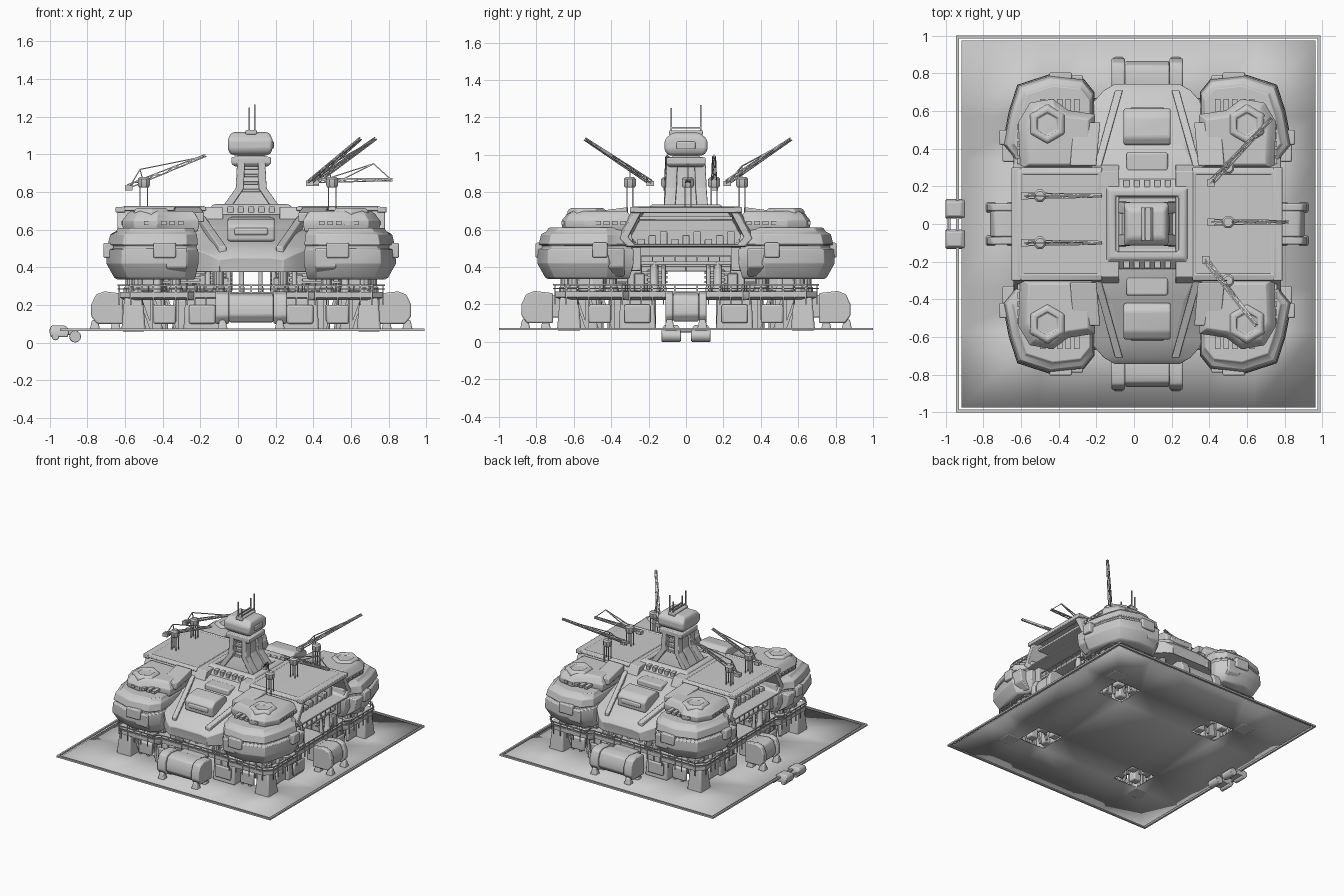
import bpy, bmesh, math, random
from mathutils import Vector

if "Cube" in bpy.data.objects:
    bpy.data.objects.remove(bpy.data.objects["Cube"])
random.seed(4)
CX = 0.07  # centre line of the base building


def loft(bm, rings):
    vs = [[bm.verts.new(p) for p in r] for r in rings]
    n = len(vs[0])
    for a, b in zip(vs, vs[1:]):
        for i in range(n):
            bm.faces.new((a[i], a[(i + 1) % n], b[(i + 1) % n], b[i]))
    bm.faces.new(vs[0])
    bm.faces.new(vs[-1])


def rect(u, v, z, x=0, y=0):
    return [(x - u, y - v, z), (x + u, y - v, z), (x + u, y + v, z), (x - u, y + v, z)]


def box(bm, x0, x1, y0, y1, z0, z1, t=1.0):
    x, y, u, v = (x0 + x1) / 2, (y0 + y1) / 2, (x1 - x0) / 2, (y1 - y0) / 2
    loft(bm, [rect(u, v, z0, x, y), rect(u * t, v * t, z1, x, y)])


def stack(bm, outline, c, layers):
    # horizontal outline scaled about c at each (z, scale)
    loft(bm, [[(c[0] + (x - c[0]) * s, c[1] + (y - c[1]) * s, z) for x, y in outline] for z, s in layers])


def ngon(x, y, r, n):
    return [(x + r * math.cos((i + .5) * math.tau / n), y + r * math.sin((i + .5) * math.tau / n)) for i in range(n)]


def add(name, bm, mirror='', bevel=0.0, x=CX, seg=2):
    bmesh.ops.recalc_face_normals(bm, faces=bm.faces)
    me = bpy.data.meshes.new(name)
    bm.to_mesh(me)
    bm.free()
    me.shade_smooth()
    me.set_sharp_from_angle(angle=0.6)
    ob = bpy.data.objects.new(name, me)
    ob.location.x = x
    bpy.context.collection.objects.link(ob)
    if bevel:
        m = ob.modifiers.new('bevel', 'BEVEL')
        m.width, m.segments, m.limit_method = bevel, seg, 'ANGLE'
    if mirror:
        m = ob.modifiers.new('mirror', 'MIRROR')
        m.use_axis = ('X' in mirror, 'Y' in mirror, False)
    return ob


def bars(name, lines, r, mirror='', x=CX):
    # square rods along straight segments
    bm = bmesh.new()
    for line in lines:
        for p, q in zip(line, line[1:]):
            p, q = Vector(p), Vector(q)
            d = (q - p).normalized()
            a = d.cross(Vector((0, 0, 1)) if abs(d.z) < .9 else Vector((1, 0, 0))).normalized() * r
            b = d.cross(a)
            loft(bm, [[o + a * math.cos(k) + b * math.sin(k) for k in [(i + .5) * math.tau / 4 for i in range(4)]] for o in (p, q)])
    return add(name, bm, mirror, x=x)


# ground plate with four openings beneath the legs
bm = bmesh.new()
xs, ys = (-.915, -.5, -.27, .41, .64, .965), (-.975, -.57, -.34, .34, .57, .975)
for i in range(5):
    for j in range(5):
        if not (i in (1, 3) and j in (1, 3)):
            bm.faces.new([bm.verts.new((a, b, .07)) for a, b in
                          ((xs[i], ys[j]), (xs[i + 1], ys[j]), (xs[i + 1], ys[j + 1]), (xs[i], ys[j + 1]))])
bmesh.ops.remove_doubles(bm, verts=bm.verts, dist=1e-4)
add('ground_plate', bm, x=0).modifiers.new('solid', 'SOLIDIFY').thickness = .008
bm = bmesh.new()
for a in ((-.945, .99, -1, -.985), (-.945, .99, .985, 1), (-.945, -.93, -.985, .985), (.975, .99, -.985, .985)):
    box(bm, *a, .062, .075)
add('plate_border', bm, x=0)

# legs and foundations
bm = bmesh.new()
box(bm, .56, .69, .56, .69, .06, .24, .75)
box(bm, .16, .36, .44, .66, .065, .24, .9)
box(bm, .44, .64, .16, .36, .065, .24, .9)
box(bm, .16, .32, .16, .32, .065, .24)
for a, b in ((.36, .5), (.5, .36), (.5, .5), (.38, .38)):
    box(bm, a - .03, a + .04, b - .03, b + .04, .065, .23, .8)
for a in ((.19, .33, .65, .67), (.65, .67, .19, .33), (.4, .52, .62, .65), (.62, .65, .4, .52)):
    box(bm, *a, .1, .2)
add('foundation_blocks', bm, 'XY', .01)
truss = []
for k in (.39, .46, .53):
    truss += [[(k, .6, .065), (k, .6, .25)], [(.6, k, .065), (.6, k, .25)], [(k, .6, .07), (k + .06, .6, .24)],
              [(.6, k, .07), (.6, k + .06, .24)], [(k, .4, .065), (k, .4, .25)], [(.4, k, .07), (.46, k, .24)]]
bars('leg_trusses', truss, .011, 'XY')

# lower deck with railing
OUT = [(0, .66), (.3, .66), (.34, .7), (.64, .7), (.7, .64), (.7, .34), (.66, .3), (.66, 0)]
bm = bmesh.new()
stack(bm, [(0, 0)] + OUT, (0, 0), [(.225, .96), (.24, 1), (.27, 1)])
add('lower_deck', bm, 'XY')
rails = [[(x * 1.01, y * 1.01, z) for x, y in OUT] for z in (.285, .305)]
for (a, b), (c, d) in zip(OUT, OUT[1:]):
    n = max(1, int(math.hypot(c - a, d - b) / .05))
    rails += [[(a + (c - a) * i / n, b + (d - b) * i / n, .2), (a + (c - a) * i / n, b + (d - b) * i / n, .305)] for i in range(n)]
bars('deck_railing', rails, .005, 'XY')

# machinery between deck and hull
bm = bmesh.new()
box(bm, .1, .52, .11, .52, .27, .42)
for i in range(44):
    w, h = random.uniform(.02, .045), random.uniform(.3, .4)
    a, b = random.uniform(.12, .6), random.uniform(.5, .61)
    if i % 2:
        a, b = b, a
    box(bm, a - w, a + w, b - w * .8, b + w * .8, .27, h)
add('machinery', bm, 'XY', .006, seg=1)
bm = bmesh.new()
for x, y, r in ((.17, .62, .026), (.23, .6, .015), (.12, .58, .014), (.05, .56, .012), (.62, .17, .022), (.6, .25, .015),
                (.6, .12, .012), (.6, .6, .035), (.4, .64, .03), (.64, .4, .03), (.5, .63, .02), (.63, .5, .02)):
    stack(bm, ngon(x, y, r, 10), (x, y), [(.27, 1.3), (.29, 1.3), (.3, 1), (.43, 1)])
add('support_columns', bm, 'XY')
pipes = [[(.1, .57, z), (.55, .57, z), (.57, .55, z), (.57, .1, z)] for z in (.32, .345, .37)]
bars('deck_pipes', pipes, .009, 'XY')

# corner pods
POD = [(.28, .70), (.34, .775), (.52, .795), (.69, .74), (.735, .6), (.77, .42), (.72, .36), (.70, .28), (.28, .28)]
bm = bmesh.new()
stack(bm, POD, (.42, .45), [(.335, .83), (.345, .88), (.42, 1), (.495, .99), (.5, .93), (.515, .93), (.52, .98),
                            (.575, .94), (.59, .86), (.61, .82)])
add('corner_pod', bm, 'XY', .004)
CAP = [(.28, .29), (.67, .29), (.68, .54), (.62, .64), (.5, .66), (.42, .6), (.28, .58)]
bm = bmesh.new()
stack(bm, CAP, (.46, .44), [(.59, .97), (.62, 1.02), (.65, 1.02), (.665, .96), (.685, .9), (.7, .8)])
add('pod_cap', bm, 'XY', .004)
bm = bmesh.new()
stack(bm, ngon(.53, .53, .1, 6), (.53, .53), [(.66, 1.1), (.7, 1.05), (.715, .9), (.715, .65), (.7, .6)])
loft(bm, [[(.27, .31, z0), (.41, .31, z0), (.39, .54, z1), (.25, .54, z1)] for z0, z1 in ((.66, .64), (.72, .69))])
add('pod_roof_turret', bm, 'XY', .006)
bm = bmesh.new()
loft(bm, [[(.34, y0, z), (.34 + w, y0, z), (.34 + w, y1, z), (.34, y1, z)] for z, w, y0, y1 in
          ((.35, .09, .6, .72), (.4, .11, .6, .785), (.5, .13, .6, .79))])
loft(bm, [[(y0, .33, z), (y0, .33 + w, z), (y1, .33 + w, z), (y1, .33, z)] for z, w, y0, y1 in
          ((.35, .09, .6, .69), (.4, .11, .6, .755), (.5, .12, .6, .77))])
box(bm, .4, .52, .76, .805, .45, .53)
box(bm, .73, .785, .42, .5, .45, .53)
add('pod_armour_panels', bm, 'XY', .008)
bm = bmesh.new()
for i in range(5):
    box(bm, .36 + i * .045, .39 + i * .045, .58, .665, .625, .645)
    box(bm, .62, .69, .32 + i * .045, .35 + i * .045, .625, .645)
add('pod_vents', bm, 'XY')

# side wings with deep recessed hexagonal bays
HEX = [(-.28, .72), (.28, .72), (.37, .55), (.33, .505), (-.33, .505), (-.37, .55)]
bm = bmesh.new()
loft(bm, [[(u, y * s, .61 + (z - .61) * s) for y, z in HEX] for u, s in
          ((.15, 1), (.66, 1), (.71, .95), (.71, .84), (.5, .8))])
add('side_wing', bm, 'X', .004)
bm = bmesh.new()
loft(bm, [rect(.23, .3, .7, .47), rect(.23, .3, .716, .47), rect(.21, .27, .726, .46), rect(.2, .26, .718, .46)])
box(bm, .67, .72, -.3, .3, .69, .72)
for i in range(9):
    y = -.24 + i * .06
    box(bm, .49, .6, y - .02, y + .02, .52, .55 + .02 * (i % 3))
box(bm, .5, .64, -.31, .31, .41, .43)
box(bm, .1, .56, -.33, .33, .4, .51)
for s in (-1, 1):
    box(bm, .55, .66, s * .275 - .035, s * .275 + .035, .38, .51)
box(bm, .5, .66, -.25, .25, .65, .67)
add('wing_roof_and_bay', bm, 'X', .005)
bars('bay_railing', [[(.64, -.31, .46), (.64, .31, .46)]] + [[(.64, -.3 + i * .06, .42), (.64, -.3 + i * .06, .46)] for i in range(11)], .004, 'X')

# central hull sloping to front and back
bm = bmesh.new()
loft(bm, [[(-b, y, .375), (b, y, .375), (b, y, m), (t, y, z), (-t, y, z), (-b, y, m)] for y, z, t, b, m in
          ((0, .68, .27, .33, .6), (.26, .68, .27, .33, .6), (.42, .61, .19, .33, .56), (.62, .53, .14, .31, .5),
           (.71, .49, .12, .23, .47), (.745, .45, .1, .17, .44), (.735, .39, .1, .16, .385))])
add('central_hull', bm, 'Y', .004)
bm = bmesh.new()
loft(bm, [[(u, .28, .68), (u + .04, .28, .68), (u + .04, .28, .6), (u, .28, .6)] if k else
          [(u - .12, .71, .51), (u - .08, .71, .51), (u - .08, .71, .44), (u - .12, .71, .44)] for u, k in ((.25, 1), (.25, 0))])
add('hull_ribs', bm, 'XY', .005)
bm = bmesh.new()
loft(bm, [[(x, y, z) for y, z in ((.42, .56), (.42, .64), (.46, .665), (.57, .655), (.615, .62), (.61, .54), (.5, .52))] for x in (-.125, .125)])
box(bm, -.09, .09, .57, .622, .57, .61)
box(bm, -.11, .11, .28, .38, .62, .67)
add('hull_dormer', bm, 'Y', .012, seg=3)

# service units around the deck
UNIT = [(-.02, .1), (-.02, .26), (.08, .272), (.125, .255), (.15, .2), (.15, .14), (.12, .1)]
for name, d0, half, axis in (('side_unit', .7, .11, 'X'), ('end_unit', .73, .19, 'Y')):
    bm = bmesh.new()
    for a, b, s in ((-half, -half * .62, 1), (-half * .62, half * .62, .9), (half * .62, half, 1)):
        loft(bm, [[((d0 + d * s, w, .18 + (z - .18) * s) if axis == 'X' else (w, d0 + d * s, .18 + (z - .18) * s)) for d, z in UNIT] for w in (a, b)])
    for w in (-half * .8, half * .8):
        for d in (.02, .13):
            p = (d0 + d, w) if axis == 'X' else (w, d0 + d)
            stack(bm, ngon(*p, .025, 4), p, [(.065, 1.6), (.08, 1.4), (.12, .9)])
    if axis == 'X':
        box(bm, .6, .7, -.07, .07, .12, .25)
    else:
        box(bm, -.1, .1, .62, .73, .13, .25)
    add(name, bm, axis, .008)

# command tower
bm = bmesh.new()
loft(bm, [rect(.25, .24, .66), rect(.25, .24, .685), rect(.2, .18, .735), rect(.17, .15, .735), rect(.16, .14, .7)])
add('tower_plinth', bm, '', .008)
bm = bmesh.new()
for i in range(5):
    x = -.11 + i * .055
    for s in (-1, 1):
        box(bm, x - .015, x + .015, s * .215 - .02, s * .215 + .02, .69, .722)
add('plinth_slots', bm)
bm = bmesh.new()
loft(bm, [rect(.14, .11, .69), rect(.1, .1, .76), rect(.06, .07, .82), rect(.055, .06, .96)])
for sx in (-1, 1):
    for sy in (-1, 1):
        loft(bm, [rect(.025, .03, .69, sx * .15, sy * .09), rect(.022, .03, .82, sx * .06, sy * .08), rect(.02, .03, .96, sx * .055, sy * .075)])
for i in range(4):
    box(bm, -.05, .05, -.085, .085, .8 + i * .04, .815 + i * .04)
add('tower_column', bm, '', .004)
bm = bmesh.new()
loft(bm, [rect(.085, .09, .935), rect(.105, .105, .95), rect(.105, .105, .985), rect(.07, .07, .99), rect(.07, .07, 1.01)])
add('tower_collar', bm, '', .006)
bm = bmesh.new()
loft(bm, [rect(.1, .09, .995, -.005), rect(.118, .115, 1.02, -.005), rect(.118, .115, 1.08, -.005), rect(.1, .075, 1.118, -.005)])
add('tower_head', bm, '', .016, seg=3)
bm = bmesh.new()
box(bm, -.03, .03, -.09, .09, 1.105, 1.13)
box(bm, .08, .12, -.05, .05, 1.03, 1.07)
add('head_fittings', bm, '', .006)
bars('antennas', [[(x, y, 1.1), (x, y, z)] for x, y, z in ((-.01, -.08, 1.25), (.02, .08, 1.265), (.02, -.08, 1.2), (-.01, .08, 1.22))]
     + [[(x, -.08, 1.145), (x, .08, 1.145)] for x in (-.01, .02)], .0055)


# roof cranes: mast, cab, lattice boom, stay line
def crane(name, base, foot, tip, top):
    f, t = Vector(foot), Vector(tip)
    d = (t - f).normalized()
    s = d.cross(Vector((0, 0, 1))).normalized() * .015
    up = s.cross(d).normalized() * .02
    n = 12
    pts = [f + (t - f) * i / n for i in range(n + 1)]
    zig = [p + (s, up, -s)[i % 3] * (1 - .5 * i / n) for i, p in enumerate(pts)]
    x, y = base
    mast = [[(x + a, y + b, .69), (x + a, y + b, .85)] for a in (-.02, .02) for b in (-.015, .015)]
    bars(name + '_boom', [[f + s, t + s * .5], [f - s, t - s * .5], [f + up, t + up * .5], zig] + mast, .0045, x=0)
    bars(name + '_stay', [[f, top, t], [top, (x, y, .84)]], .004, x=0)
    bm = bmesh.new()
    stack(bm, ngon(x, y, .035, 8), (x, y), [(.825, .8), (.835, 1), (.87, 1), (.88, .7)])
    box(bm, f.x - .02, f.x + .02, f.y - .02, f.y + .02, f.z - .012, f.z + .015)
    add(name + '_cab', bm, x=0)


for y, nm in ((.15, 'rear'), (-.1, 'front')):
    crane('left_%s_crane' % nm, (-.5, y), (-.58, y, .82), (-.17, y, .99), (-.52, y, .92))
crane('right_rear_crane', (.5, .3), (.41, .22, .845), (.73, .56, 1.08), (.48, .3, .94))
crane('right_front_crane', (.5, -.3), (.38, -.19, .845), (.65, -.54, 1.08), (.48, -.3, .94))
crane('right_middle_crane', (.5, .01), (.41, .01, .85), (.82, .01, .86), (.72, .01, .95))

# small rover pair at the plate edge
bm = bmesh.new()
for s in (-1, 1):
    loft(bm, [rect(.045, .05, .03, -.95, s * .08), rect(.05, .052, .05, -.95, s * .08), rect(.05, .045, .075, -.95, s * .08), rect(.035, .035, .09, -.955, s * .08)])
    box(bm, -.92, -.85, s * .08 - .03, s * .08 + .03, .04, .065)
    for cx, r in ((-.865, .032), (-.97, .02)):
        loft(bm, [[(cx + r * math.cos(k * math.tau / 12), s * .08 + e, .032 + r * math.sin(k * math.tau / 12)) for k in range(12)] for e in (-.052, .052)])
box(bm, -.99, -.975, -.1, .1, .05, .06)
add('rover', bm, '', .004, x=0)
